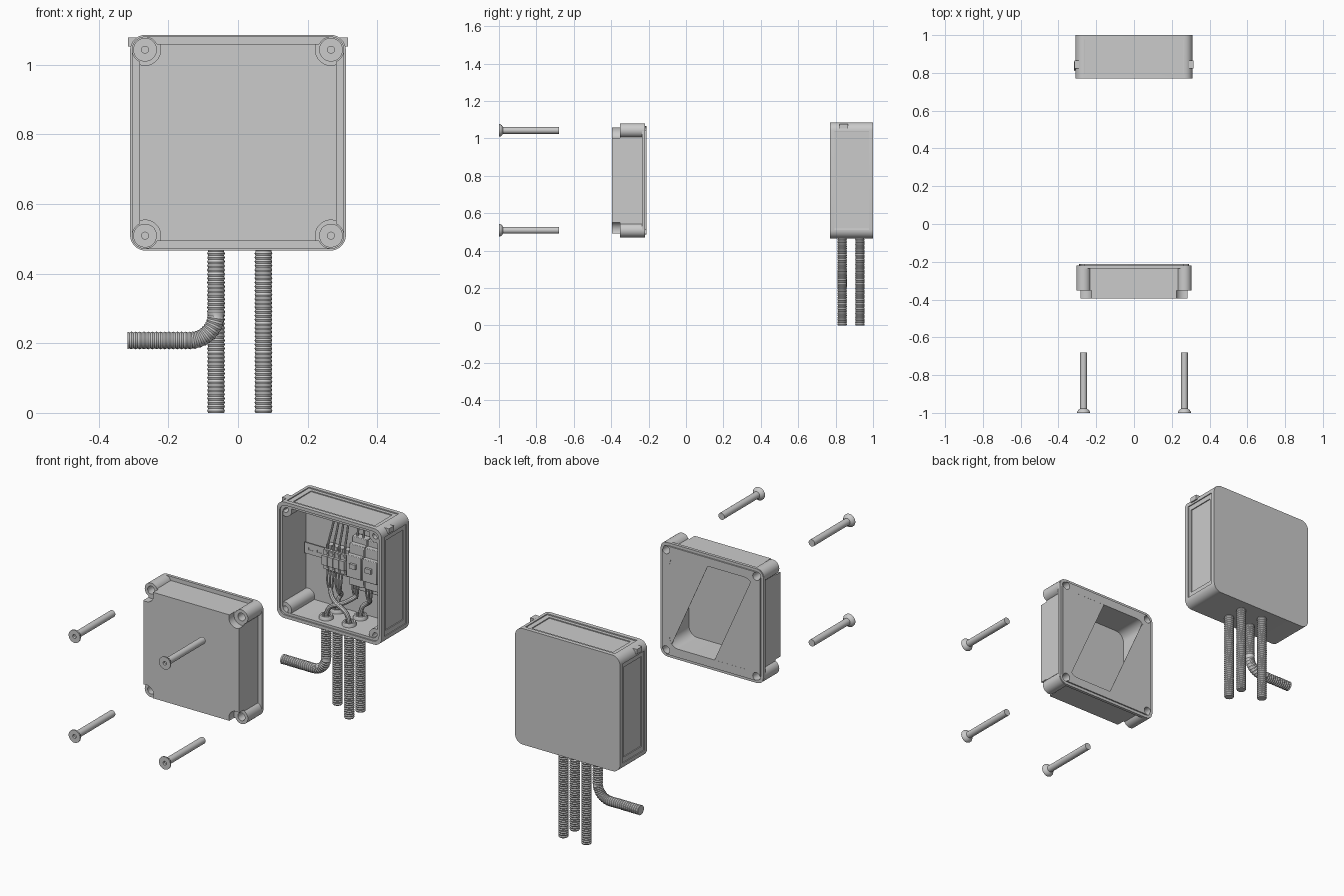
import bpy, bmesh, math
from mathutils import Vector

if "Cube" in bpy.data.objects:
    bpy.data.objects.remove(bpy.data.objects["Cube"])

CZ, POST = 0.776, 0.267          # box centre height, corner post offset
CORNERS = [(sx * POST, CZ + sz * POST) for sx in (-1, 1) for sz in (-1, 1)]


def new_obj(name, mesh):
    o = bpy.data.objects.new(name, mesh)
    bpy.context.collection.objects.link(o)
    return o


def prism(name, profile, y0, y1):
    """Extrude an x,z outline along y."""
    bm = bmesh.new()
    f = bm.faces.new([bm.verts.new((x, y0, z)) for x, z in profile])
    ext = bmesh.ops.extrude_face_region(bm, geom=[f])['geom']
    bmesh.ops.translate(bm, vec=(0, y1 - y0, 0), verts=[v for v in ext if isinstance(v, bmesh.types.BMVert)])
    bmesh.ops.recalc_face_normals(bm, faces=bm.faces[:])
    me = bpy.data.meshes.new(name)
    bm.to_mesh(me)
    bm.free()
    return new_obj(name, me)


def round_rect(half, r, seg=8):
    pts = []
    for q, (sx, sz) in enumerate([(1, 1), (-1, 1), (-1, -1), (1, -1)]):
        for i in range(seg + 1):
            a = math.pi / 2 * (q + i / seg)
            pts.append((sx * (half - r) + r * math.cos(a), CZ + sz * (half - r) + r * math.sin(a)))
    return pts


def box(name, x0, x1, y0, y1, z0, z1):
    return prism(name, [(x0, z0), (x1, z0), (x1, z1), (x0, z1)], y0, y1)


def circle(x, z, r, n=28):
    return [(x + r * math.cos(2 * math.pi * i / n), z + r * math.sin(2 * math.pi * i / n)) for i in range(n)]


def bake(o):
    dg = bpy.context.evaluated_depsgraph_get()
    return bpy.data.meshes.new_from_object(o.evaluated_get(dg))


def cut(o, cutters):
    for c in cutters:
        m = o.modifiers.new('cut', 'BOOLEAN')
        m.operation, m.solver, m.object = 'DIFFERENCE', 'EXACT', c
    me = bake(o)
    o.modifiers.clear()
    o.data = me


def drop(objs):
    for o in objs:
        bpy.data.objects.remove(o)


def lathe(name, prof, loc, axis='Z', n=28):
    """Revolve (radius, height) points; the first and last sit on the axis or close on each other."""
    bm = bmesh.new()
    rings = []
    for r, h in prof:
        ring = []
        for i in range(n):
            a = 2 * math.pi * i / n
            p = (r * math.cos(a), r * math.sin(a), h)
            ring.append(bm.verts.new(p if axis == 'Z' else (p[0], h, p[1])))
        rings.append(ring)
    for a, b in zip(rings, rings[1:]):
        for i in range(n):
            bm.faces.new((a[i], a[(i + 1) % n], b[(i + 1) % n], b[i]))
    bmesh.ops.remove_doubles(bm, verts=bm.verts[:], dist=1e-5)
    bmesh.ops.recalc_face_normals(bm, faces=bm.faces[:])
    me = bpy.data.meshes.new(name)
    bm.to_mesh(me)
    bm.free()
    o = new_obj(name, me)
    o.location = loc
    return o


def tube(name, pts, r, ribbed=False):
    """Sweep a round section along points; ribbed gives corrugated hose."""
    cu = bpy.data.curves.new(name, 'CURVE')
    cu.dimensions, cu.bevel_depth, cu.use_fill_caps = '3D', r, True
    cu.bevel_resolution = 6 if ribbed else 3
    sp = cu.splines.new('POLY' if ribbed else 'NURBS')
    sp.points.add(len(pts) - 1)
    for i, (p, v) in enumerate(zip(sp.points, pts)):
        p.co = (*v, 1)
        p.radius = (1.0 if i % 2 else 0.89) if ribbed else 1.0
    if not ribbed:
        sp.use_endpoint_u, sp.order_u, sp.resolution_u = True, min(4, len(pts)), 6
    o = bpy.data.objects.new(name, cu)
    bpy.context.collection.objects.link(o)
    me = bake(o)
    drop([o])
    return new_obj(name, me)


# ---- enclosure box: shell with rim step and recessed side panels
shell = prism('enclosure_box', round_rect(0.31, 0.045), 0.77, 1.0)
tools = [prism('cutter', round_rect(0.28, 0.03), 0.7, 0.975),
         prism('cutter', round_rect(0.293, 0.035), 0.7, 0.777)]
for half, m, d in ((0.265, 0.0, 0.006), (0.24, 0.018, 0.011)):
    y0, y1 = 0.793 + m, 0.978 - m
    for s in (-1, 1):
        xs = sorted((s * (0.31 - d), s * 0.4))
        tools.append(box('cutter', *xs, y0, y1, CZ - half, CZ + half))
    tools.append(box('cutter', -half, half, y0, y1, CZ + 0.31 - d, 1.2))
cut(shell, tools)
drop(tools)
for x, z in CORNERS:
    lathe('box_post', [(0, 0.88), (0.017, 0.88), (0.017, 0.78), (0.038, 0.78), (0.038, 0.985), (0, 0.985)],
          (x, 0, z), 'Y')
for s in (-1, 1):
    box('box_clip', *sorted((s * 0.28, s * 0.316)), 0.822, 0.865, 1.052, 1.078)

# ---- lid: body, flange, lip and posts, hollowed through a slanted rear opening
parts = [prism('lid_body', round_rect(0.283, 0.008), -0.395, -0.225),
         prism('lid_flange', round_rect(0.305, 0.045), -0.235, -0.219),
         prism('lid_lip', round_rect(0.29, 0.036), -0.22, -0.212)]
cavity = prism('cutter', round_rect(0.245, 0.05), -0.375, -0.1)
notches = [prism('cutter', circle(x, z, 0.045), -0.5, -0.352) for x, z in CORNERS]
holes = [prism('cutter', circle(x, z, 0.021), -0.6, -0.1) for x, z in CORNERS]
cut(parts[0], [cavity] + notches + holes)
cut(parts[1], [cavity] + holes)
cut(parts[2], [cavity] + holes)
drop([cavity] + notches + holes)
for x, z in CORNERS:
    lathe('lid_post', [(0.021, -0.352), (0.038, -0.352), (0.038, -0.222), (0.021, -0.222), (0.021, -0.352)],
          (x, 0, z), 'Y')
zb, zt = CZ - 0.245, CZ + 0.245
prism('lid_back_plate_a', [(0.25, zb), (0.25, zt), (0.02, zt), (0.24, zb)], -0.214, -0.2125)
prism('lid_back_plate_b', [(-0.25, zb), (-0.02, zb), (-0.24, zt), (-0.25, zt)], -0.214, -0.2125)

# ---- four countersunk screws
for x, z in CORNERS:
    lathe('screw', [(0, -0.988), (0.01, -0.988), (0.01, -1.0), (0.034, -1.0), (0.034, -0.994),
                    (0.027, -0.984), (0.018, -0.978), (0.018, -0.68), (0, -0.68)], (x, 0, z), 'Y')

# ---- corrugated conduits, the front left one bent sideways
STEP = 0.006
for x, y in ((0.073, 0.835), (-0.063, 0.93), (0.073, 0.93)):
    tube('conduit', [(x, y, i * 0.5 / 84) for i in range(85)], 0.0255, True)
bx, by, R, zc = -0.063, 0.835, 0.075, 0.283
path = [(bx, by, 0.5 - i * STEP) for i in range(36)]
for i in range(1, 20):
    a = math.pi / 2 * i / 20
    path.append((bx - R + R * math.cos(a), by, zc - R * math.sin(a)))
path += [(bx - R - i * STEP, by, zc - R) for i in range(31)]
tube('bent_conduit', path, 0.0255, True)

# ---- glands and the thick cables leaving them
targets = [((-0.063, 0.835), 0.06), ((0.073, 0.835), -0.09), ((-0.063, 0.93), -0.04), ((0.073, 0.93), 0.14)]
for (x, y), tx in targets:
    lathe('cable_gland', [(0.022, 0.48), (0.036, 0.48), (0.036, 0.503), (0.031, 0.515),
                          (0.022, 0.515), (0.022, 0.48)], (x, y, 0))
    mid = x + (tx - x) * 0.75
    tube('cable', [(x, y, 0.48), (x, y, 0.54), (x + (tx - x) * 0.2, y, 0.575),
                   (mid, y + 0.02, 0.585), (tx, 0.91, 0.615)], 0.012)
    for k in (-1, 0, 1):
        wx = tx + k * 0.018
        tube('wire', [(tx + k * 0.006, 0.91, 0.605), (wx, 0.905, 0.64),
                      (wx, 0.90, 0.66), (wx, 0.915, 0.72)], 0.0045)

# ---- mounting rail with slots
rail = box('mounting_rail', -0.275, 0.275, 0.953, 0.958, 0.742, 0.80)
slots = [box('cutter', -0.25 + i * 0.05, -0.222 + i * 0.05, 0.9, 1.0, 0.765, 0.777) for i in range(10)]
cut(rail, slots)
drop(slots)
box('rail_web', -0.275, 0.275, 0.955, 0.98, 0.752, 0.79)

# ---- terminal blocks on the rail
for i in range(4):
    x = -0.125 + i * 0.034
    for nm, y0, y1, h in (('terminal_base', 0.92, 0.955, 0.07), ('terminal_step', 0.90, 0.925, 0.052),
                          ('terminal_top', 0.885, 0.905, 0.025)):
        box(nm, x, x + 0.031, y0, y1, 0.77 - h, 0.77 + h)
    for s in (-1, 1):
        lathe('terminal_screw', [(0, 0.896), (0.009, 0.896), (0.009, 0.92), (0, 0.92)],
              (x + 0.0155, 0, 0.77 + s * 0.038), 'Y', 14)

# ---- stepped breakers with toggles
for x in (0.033, 0.125):
    for nm, y0, y1, z0, z1 in (('breaker_base', 0.915, 0.957, 0.65, 0.93), ('breaker_body', 0.89, 0.92, 0.68, 0.90),
                               ('breaker_nose', 0.868, 0.895, 0.73, 0.85)):
        o = box(nm, x, x + 0.086, y0, y1, z0, z1)
        b = o.modifiers.new('bevel', 'BEVEL')
        b.width, b.segments = 0.003, 2
    box('breaker_toggle', x + 0.025, x + 0.06, 0.855, 0.872, 0.785, 0.81)

# ---- wires rising from the devices to the top of the box
for x in (-0.11, -0.076, -0.042, -0.008):
    tube('upper_wire', [(x, 0.915, 0.82), (x, 0.91, 0.87), (x * 0.8, 0.94, 0.93), (x * 0.8, 0.95, 1.05)], 0.0055)
for x in (0.055, 0.09, 0.15, 0.185):
    tube('upper_wire', [(x, 0.93, 0.91), (x, 0.93, 0.96), (x, 0.95, 0.99), (x, 0.95, 1.05)], 0.0055)

# ---- smooth shading with sharp edges kept
for o in bpy.context.collection.objects:
    o.select_set(True)
    bpy.context.view_layer.objects.active = o
bpy.ops.object.shade_smooth_by_angle(angle=math.radians(35))
